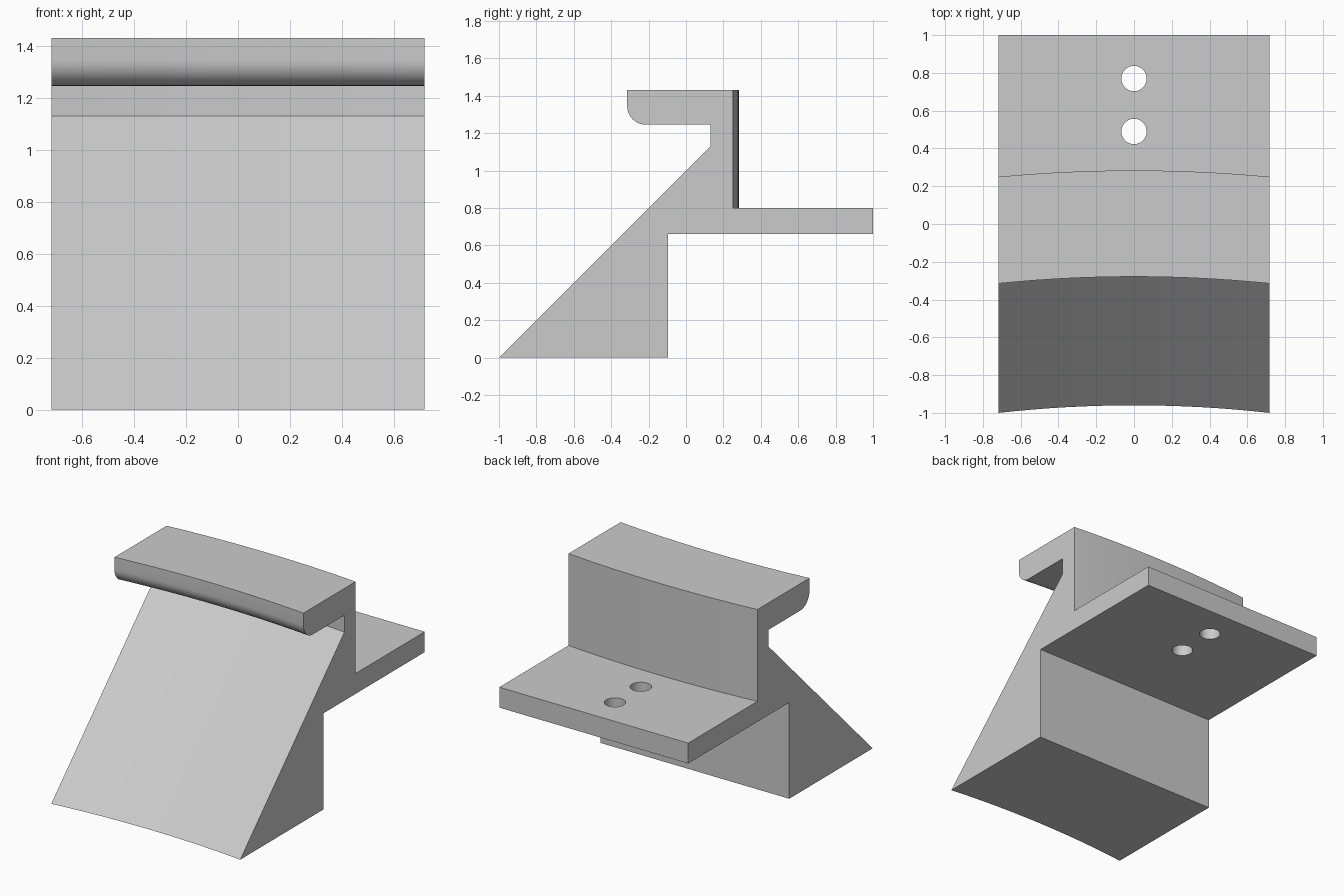
import bpy
import bmesh
import math

if "Cube" in bpy.data.objects:
    bpy.data.objects.remove(bpy.data.objects["Cube"], do_unlink=True)

HALF = 0.717       # half width
CENTRE_Y = -7.4    # shared axis of the curved faces
STEPS = 16

grey = bpy.data.materials.new("light grey")
grey.use_nodes = True
colour = (0.6, 0.6, 0.6, 1)
grey.diffuse_color = colour
grey.node_tree.nodes["Principled BSDF"].inputs["Base Color"].default_value = colour


def bowed(y, x):
    """Carry a side-profile y along an arc around the shared axis."""
    r = math.hypot(y - CENTRE_Y, HALF)
    return CENTRE_Y + math.sqrt(r * r - x * x)


# Side profile: y, z, and whether the point follows the arc
profile = [(-1, 0, True), (-0.095, 0, False), (-0.095, 0.66, False),
           (1, 0.66, False), (1, 0.8, False), (0.25, 0.8, True),
           (0.25, 1.43, True), (-0.315, 1.43, True)]
# Rounded lower edge of the lip
radius = 0.1
for i in range(9):
    a = math.pi + i * math.pi / 16
    profile.append((-0.315 + radius + radius * math.cos(a),
                    1.245 + radius + radius * math.sin(a), True))
profile += [(0.13, 1.245, True), (0.13, 1.13, True)]

# Bracket body: the profile swept across the width
bm = bmesh.new()
rows = []
for s in range(STEPS + 1):
    x = -HALF + 2 * HALF * s / STEPS
    rows.append([bm.verts.new((x, bowed(y, x) if arc else y, z))
                 for y, z, arc in profile])
n = len(profile)
for a, b in zip(rows, rows[1:]):
    for i in range(n):
        j = (i + 1) % n
        bm.faces.new((a[i], a[j], b[j], b[i]))
bm.faces.new(rows[0])
bm.faces.new(rows[-1])
bmesh.ops.recalc_face_normals(bm, faces=bm.faces)
mesh = bpy.data.meshes.new("bracket_body")
bm.to_mesh(mesh)
bm.free()
body = bpy.data.objects.new("bracket_body", mesh)
bpy.context.collection.objects.link(body)
mesh.materials.append(grey)

# Two screw holes through the ledge
for k, y in enumerate((0.49, 0.77)):
    bpy.ops.mesh.primitive_cylinder_add(vertices=48, radius=0.067, depth=0.4,
                                        location=(0, y, 0.73))
    cutter = bpy.context.object
    cutter.name = f"screw_hole_cutter_{k + 1}"
    cutter.data.materials.append(grey)
    bpy.context.view_layer.objects.active = body
    mod = body.modifiers.new("screw_hole", "BOOLEAN")
    mod.operation = "DIFFERENCE"
    mod.solver = "EXACT"
    mod.object = cutter
    bpy.ops.object.modifier_apply(modifier=mod.name)
    bpy.data.objects.remove(cutter, do_unlink=True)

# Smooth the curved faces, keep the edges sharp
bpy.ops.object.select_all(action="DESELECT")
body.select_set(True)
bpy.context.view_layer.objects.active = body
bpy.ops.object.shade_smooth_by_angle(angle=math.radians(30))
